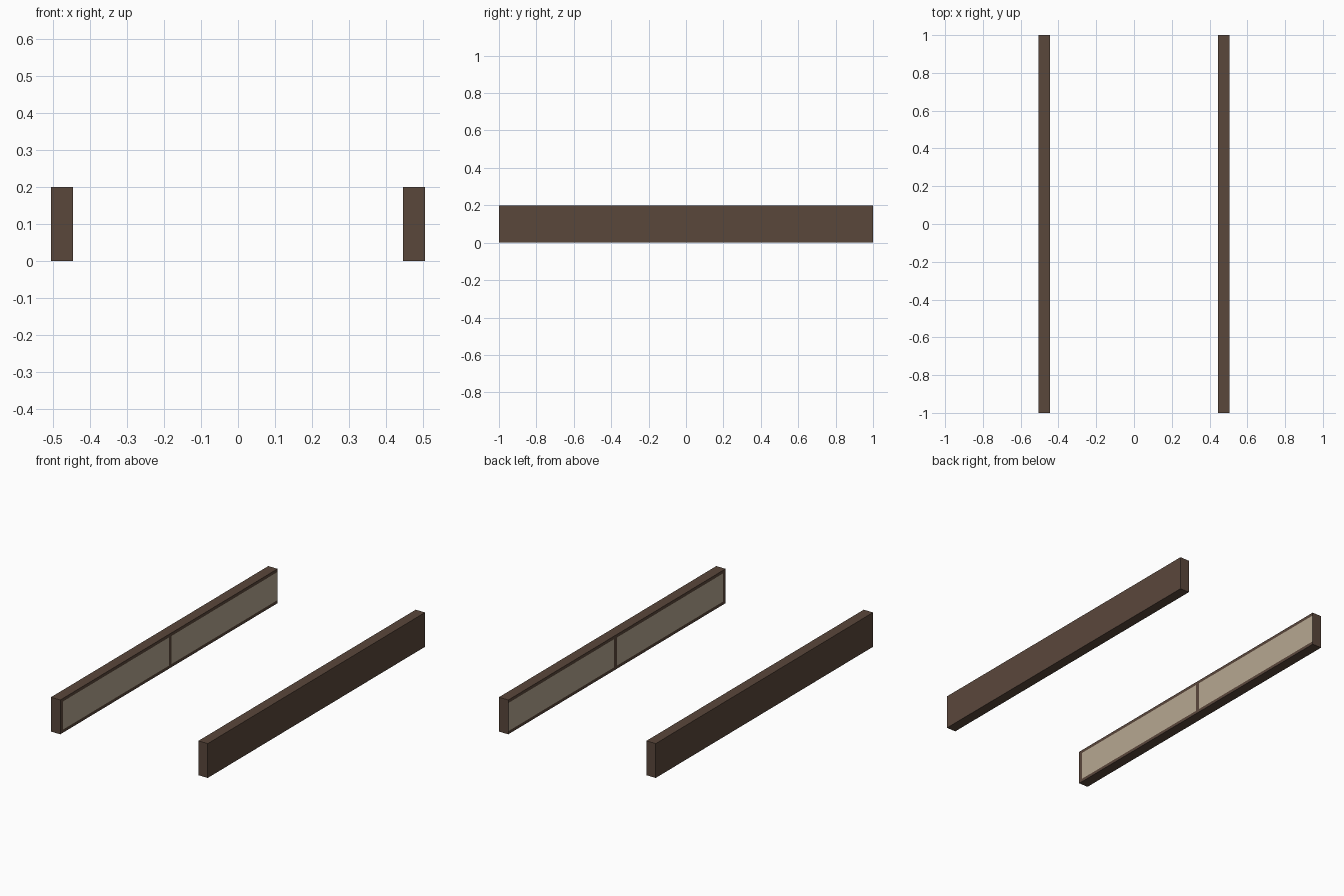
import bpy, bmesh
from mathutils import Vector

if "Cube" in bpy.data.objects:
    bpy.data.objects.remove(bpy.data.objects["Cube"])


def srgb(r, g, b):
    def lin(c):
        c /= 255
        return c / 12.92 if c <= 0.04045 else ((c + 0.055) / 1.055) ** 2.4
    return (lin(r), lin(g), lin(b), 1)


def material(name, rgb):
    m = bpy.data.materials.new(name)
    m.diffuse_color = srgb(*rgb)
    m.use_nodes = True
    m.node_tree.nodes["Principled BSDF"].inputs["Base Color"].default_value = m.diffuse_color
    return m


brown = material("dark brown wood", (90, 71, 59))
beige = material("beige panel", (182, 168, 145))

# beam extents and the cuts bounding its two inner panels
X_IN, X_OUT, LENGTH, HEIGHT = 0.445, 0.505, 2.0, 0.2
Y_CUTS = (-0.975, 0.0, 0.025, 0.998)
Z_CUTS = (0.018, 0.182)


def make_side_beam(name):
    bm = bmesh.new()
    bmesh.ops.create_cube(bm, size=1)
    for v in bm.verts:
        v.co = Vector(((X_IN + X_OUT) / 2 + v.co.x * (X_OUT - X_IN),
                       v.co.y * LENGTH, (v.co.z + 0.5) * HEIGHT))
    # slice the beam so the inlaid panels become separate faces
    cuts = [((0, y, 0), (0, 1, 0)) for y in Y_CUTS] + [((0, 0, z), (0, 0, 1)) for z in Z_CUTS]
    for co, no in cuts:
        geom = bm.verts[:] + bm.edges[:] + bm.faces[:]
        bmesh.ops.bisect_plane(bm, geom=geom, plane_co=co, plane_no=no)
    # beige panels on the inner face, brown frame around them
    for f in bm.faces:
        c = f.calc_center_median()
        in_y = Y_CUTS[0] < c.y < Y_CUTS[1] or Y_CUTS[2] < c.y < Y_CUTS[3]
        in_z = Z_CUTS[0] < c.z < Z_CUTS[1]
        f.material_index = int(f.normal.x < -0.9 and in_y and in_z)
    me = bpy.data.meshes.new(name)
    bm.to_mesh(me)
    bm.free()
    me.materials.append(brown)
    me.materials.append(beige)
    ob = bpy.data.objects.new(name, me)
    bpy.context.collection.objects.link(ob)
    return ob


# right beam, mirrored to give the left one
beams = make_side_beam("side_beams")
mirror = beams.modifiers.new("mirror", 'MIRROR')
mirror.use_axis = (True, False, False)
